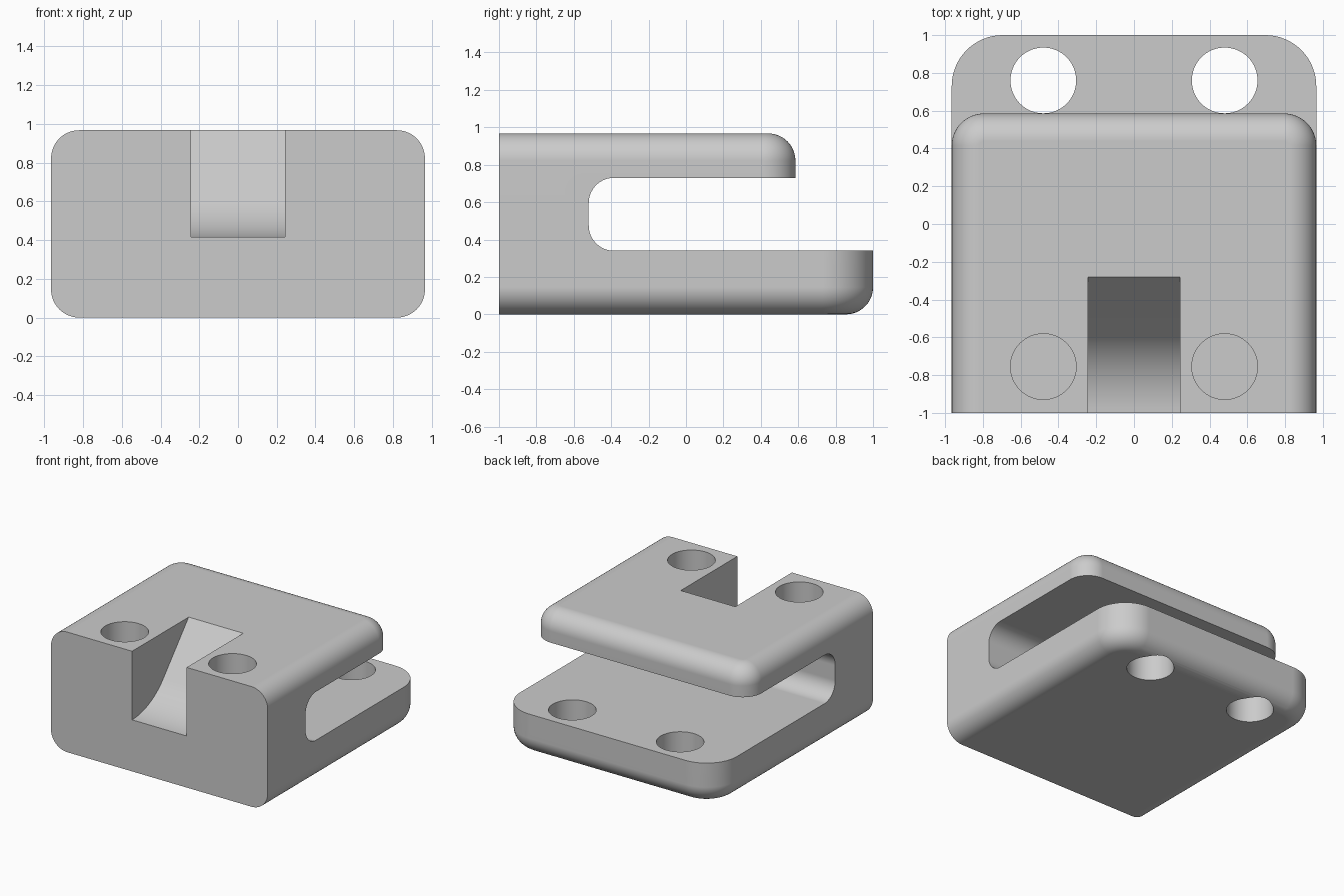
import bpy, bmesh
from math import sin, cos, pi, radians

if "Cube" in bpy.data.objects:
    bpy.data.objects.remove(bpy.data.objects["Cube"])

HALF, FRONT, TOP = 0.965, -1.0, 0.967
EDGE = 0.145          # fillet on the outer edges
SLOT_LOW, SLOT_HIGH = 0.34, 0.73

grey = bpy.data.materials.new("plain grey")
grey.use_nodes = True
grey.diffuse_color = (0.6, 0.6, 0.6, 1)
grey.node_tree.nodes["Principled BSDF"].inputs["Base Color"].default_value = (0.6, 0.6, 0.6, 1)


def make_object(name, bm):
    bmesh.ops.recalc_face_normals(bm, faces=bm.faces)
    mesh = bpy.data.meshes.new(name)
    bm.to_mesh(mesh)
    bm.free()
    mesh.materials.append(grey)
    obj = bpy.data.objects.new(name, mesh)
    bpy.context.collection.objects.link(obj)
    return obj


def loft(name, rings):
    """Skin a stack of closed rings and cap both ends."""
    bm = bmesh.new()
    loops = [[bm.verts.new(p) for p in ring] for ring in rings]
    n = len(loops[0])
    for a, b in zip(loops, loops[1:]):
        for i in range(n):
            j = (i + 1) % n
            bm.faces.new((a[i], a[j], b[j], b[i]))
    bm.faces.new(loops[0])
    bm.faces.new(loops[-1])
    return make_object(name, bm)


def arc(cx, cy, r, start, end, steps=16):
    angles = [radians(start + (end - start) * i / steps) for i in range(steps + 1)]
    return [(cx + r * cos(a), cy + r * sin(a)) for a in angles]


def outline(back, corner, inset, z):
    """Plan with a square front and rounded back corners."""
    r = corner - inset
    x, y = HALF - corner, back - corner
    plan = [(inset - HALF, FRONT), (HALF - inset, FRONT)]
    plan += arc(x, y, r, 0, 90) + arc(-x, y, r, 90, 180)
    return [(px, py, z) for px, py in plan]


def prism(name, half_width, profile):
    return loft(name, [[(x, y, z) for y, z in profile] for x in (-half_width, half_width)])


def cylinder(name, x, y, r, low, high):
    plan = arc(x, y, r, 0, 360, 64)[:-1]
    return loft(name, [[(px, py, z) for px, py in plan] for z in (low, high)])


# Body: long lower jaw and short upper jaw, filleted at bottom and top
fillet = [(EDGE * (1 - sin(a)), EDGE * (1 - cos(a)))
          for a in (pi / 2 * i / 12 for i in range(13))]
rings = [outline(1.0, 0.27, d, z) for d, z in fillet]
rings.append(outline(1.0, 0.27, 0, 0.5))
rings.append(outline(0.585, 0.17, 0, 0.57))
rings += [outline(0.585, 0.17, d, TOP - z) for d, z in reversed(fillet)]
body = loft("clamp_body", rings)

# Slot between the jaws, open to the back
r = 0.135
slot = [(1.3, SLOT_HIGH)] + arc(-0.52 + r, SLOT_HIGH - r, r, 90, 180)
slot += arc(-0.52 + r, SLOT_LOW + r, r, 180, 270) + [(1.3, SLOT_LOW)]
cutters = [prism("slot_cutter", 1.2, slot)]

# Front notch: a curved floor that runs into a straight ramp
ramp = [(-1.2, 0.415)] + arc(FRONT, 0.415 + 0.528, 0.528, -90, -40.7)
ramp += [(-0.28, TOP), (-0.194, TOP + 0.1), (-1.2, TOP + 0.1)]
cutters.append(prism("notch_cutter", 0.243, ramp))

# Holes: through the lower jaw at the back, blind from the top at the front
for x in (-0.48, 0.48):
    cutters.append(cylinder("back_hole_cutter", x, 0.76, 0.174, -0.2, 0.5))
    cutters.append(cylinder("front_hole_cutter", x, -0.755, 0.174, 0.4, 1.2))

# Cut, then drop the cutters
bpy.ops.object.select_all(action='DESELECT')
bpy.context.view_layer.objects.active = body
body.select_set(True)
for cutter in cutters:
    cutter.hide_render = True
    mod = body.modifiers.new("cut", 'BOOLEAN')
    mod.operation = 'DIFFERENCE'
    mod.solver = 'EXACT'
    mod.object = cutter
    bpy.ops.object.modifier_apply(modifier=mod.name)
for cutter in cutters:
    bpy.data.objects.remove(cutter)

# Smooth fillets, crisp edges, flat large faces
bpy.ops.object.shade_smooth_by_angle(angle=radians(25))
weighted = body.modifiers.new("weighted_normals", 'WEIGHTED_NORMAL')
weighted.keep_sharp = True
